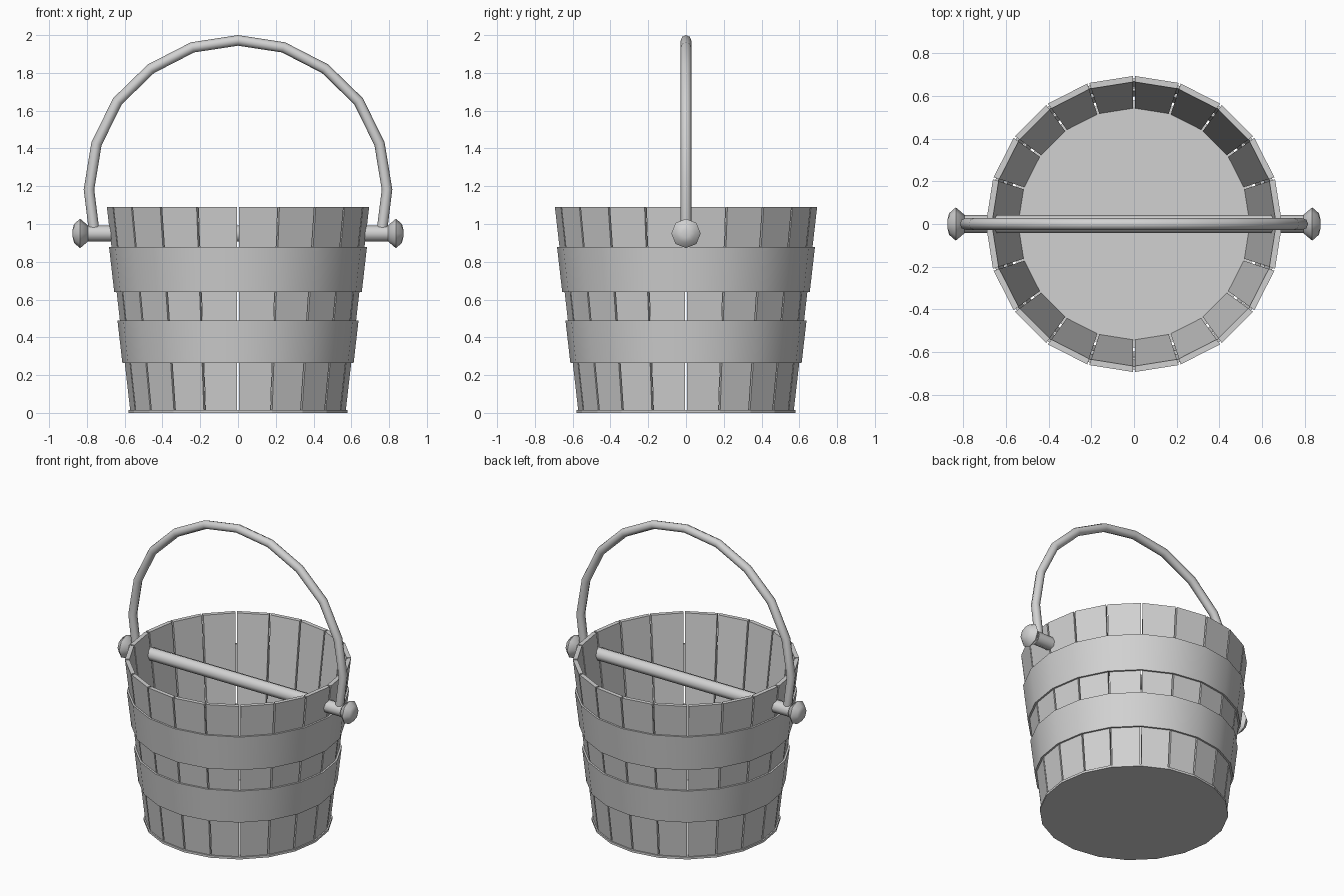
import bpy, bmesh
from math import sin, cos, pi, radians
from mathutils import Vector, Matrix

cube = bpy.data.objects.get("Cube")
if cube:
    bpy.data.objects.remove(cube, do_unlink=True)

SIDES = 20
STEP = 2 * pi / SIDES
HEIGHT = 1.09
THICK = 0.028
GAP = 0.005

grey = bpy.data.materials.new("plain grey")
grey.use_nodes = True
grey.diffuse_color = (0.64, 0.64, 0.64, 1)
grey.node_tree.nodes["Principled BSDF"].inputs["Base Color"].default_value = grey.diffuse_color


def finish(bm, name, smooth=None):
    bmesh.ops.recalc_face_normals(bm, faces=bm.faces)
    mesh = bpy.data.meshes.new(name)
    bm.to_mesh(mesh)
    bm.free()
    mesh.materials.append(grey)
    obj = bpy.data.objects.new(name, mesh)
    bpy.context.collection.objects.link(obj)
    if smooth:
        bpy.ops.object.select_all(action='DESELECT')
        obj.select_set(True)
        bpy.context.view_layer.objects.active = obj
        bpy.ops.object.shade_smooth_by_angle(angle=radians(smooth))
    return obj


def loft(bm, rings, caps=True, closed=False):
    """Skin a list of point rings with quads."""
    loops = [[bm.verts.new(p) for p in ring] for ring in rings]
    n = len(loops[0])
    pairs = list(zip(loops, loops[1:]))
    if closed:
        pairs.append((loops[-1], loops[0]))
    for a, b in pairs:
        for i in range(n):
            j = (i + 1) % n
            bm.faces.new((a[i], a[j], b[j], b[i]))
    if caps and not closed:
        bm.faces.new(loops[0])
        bm.faces.new(loops[-1])


def circle(r, z, n):
    return [Vector((r * cos(2 * pi * i / n), r * sin(2 * pi * i / n), z)) for i in range(n)]


def wall(z):
    """Outer corner radius of the tapered wall."""
    return 0.57 + 0.125 * z / HEIGHT


# Separate flat staves with narrow gaps
bm = bmesh.new()
for k in range(SIDES):
    a, b = k * STEP, (k + 1) * STEP
    rings = []
    for z in (0.004, HEIGHT):
        ring = []
        for r, ang, side in ((wall(z), a, 1), (wall(z), b, -1),
                             (wall(z) - THICK, b, -1), (wall(z) - THICK, a, 1)):
            p = Vector((r * cos(ang), r * sin(ang), z))
            tangent = Vector((-sin((a + b) / 2), cos((a + b) / 2), 0))
            ring.append(p + tangent * GAP * side)
        rings.append(ring)
    loft(bm, rings)
finish(bm, "staves")

# Bottom board
bm = bmesh.new()
loft(bm, [circle(0.58, 0, SIDES), circle(0.58, 0.015, SIDES)])
finish(bm, "bottom_board")

# Two hoops round the staves
for name, low, high in (("lower_hoop", 0.265, 0.49), ("upper_hoop", 0.64, 0.877)):
    bm = bmesh.new()
    loft(bm, [circle(wall(low) + 0.012, low, SIDES), circle(wall(high) + 0.012, high, SIDES),
              circle(wall(high) - 0.002, high, SIDES), circle(wall(low) - 0.002, low, SIDES)],
         closed=True)
    finish(bm, name, 30)

# Cross rod with flared end knobs
ROD_Z = 0.95
turn = Matrix.Translation((0, 0, ROD_Z)) @ Matrix.Rotation(pi / 2, 4, 'Y')
bm = bmesh.new()
loft(bm, [circle(0.043, -0.81, 8), circle(0.043, 0.81, 8)])
bm.transform(turn)
finish(bm, "cross_rod", 60)
for name, s in (("left_knob", 1), ("right_knob", -1)):
    bm = bmesh.new()
    profile = ((0.043, 0.795), (0.078, 0.836), (0.05, 0.868), (0.022, 0.875))
    loft(bm, [circle(r, s * x, 8) for r, x in profile])
    bm.transform(turn)
    finish(bm, name, 60)

# Bent tube handle
half = [(0.76, 0.95), (0.789, 1.183), (0.749, 1.425), (0.638, 1.65),
        (0.461, 1.822), (0.241, 1.935), (0, 1.972)]
path = [Vector((x, 0, z)) for x, z in half]
path += [Vector((-p.x, 0, p.z)) for p in reversed(path[:-1])]
bm = bmesh.new()
rings = []
for i, p in enumerate(path):
    along = (path[min(i + 1, len(path) - 1)] - path[max(i - 1, 0)]).normalized()
    side = Vector((0, 1, 0))
    out = along.cross(side)
    rings.append([p + 0.028 * (cos(t * pi / 4) * side + sin(t * pi / 4) * out) for t in range(8)])
loft(bm, rings)
finish(bm, "handle", 60)
